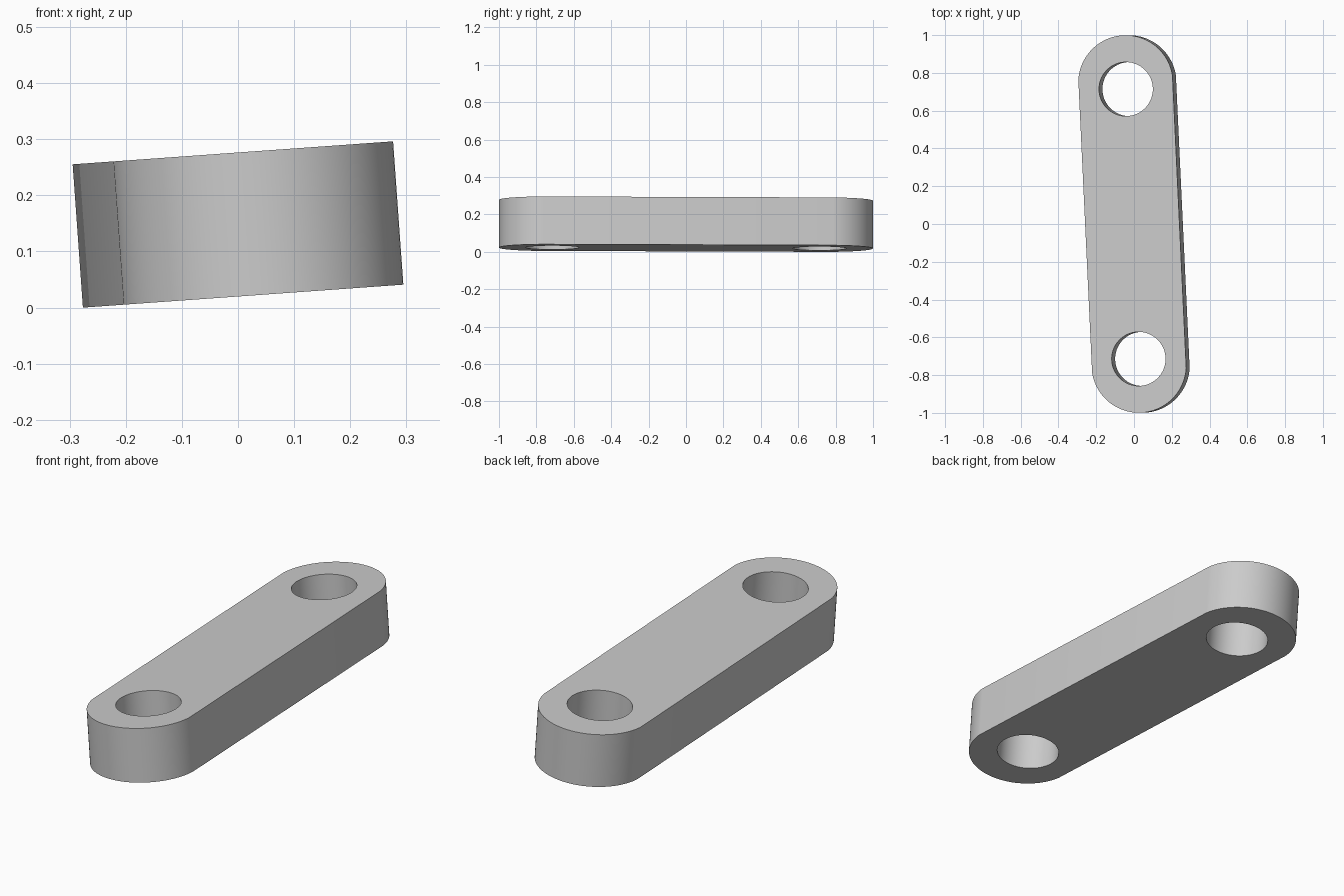
import bpy, bmesh, math
from mathutils import Matrix

if "Cube" in bpy.data.objects:
    bpy.data.objects.remove(bpy.data.objects["Cube"], do_unlink=True)

HALF_WIDTH, THICK = 0.25, 0.256
END_R, END_Y = 0.2515, 0.7485      # rounded ends, a touch wider than the sides
HOLE_R, HOLE_Y = 0.143, 0.715
ARC = 48

# Outline: one rounded end, then the same end turned half way round
start = math.acos(HALF_WIDTH / END_R)
angles = [start + (math.pi - 2 * start) * i / ARC for i in range(ARC + 1)]
end = [(END_R * math.cos(a), END_Y + END_R * math.sin(a)) for a in angles]
outline = end + [(-x, -y) for x, y in end]


def circle(cy):
    steps = [math.tau * i / 64 for i in range(64)]
    return [(HOLE_R * math.cos(a), cy + HOLE_R * math.sin(a)) for a in steps]


# Flat plate with two holes, extruded to full thickness
bm = bmesh.new()
edges = []
for loop in (outline, circle(HOLE_Y), circle(-HOLE_Y)):
    verts = [bm.verts.new((x, y, -THICK / 2)) for x, y in loop]
    edges += [bm.edges.new((v, verts[i - 1])) for i, v in enumerate(verts)]
bmesh.ops.triangle_fill(bm, edges=edges, use_beauty=True)
plate = bmesh.ops.extrude_face_region(bm, geom=bm.faces[:])
top = [v for v in plate["geom"] if isinstance(v, bmesh.types.BMVert)]
bmesh.ops.translate(bm, verts=top, vec=(0, 0, THICK))
bmesh.ops.recalc_face_normals(bm, faces=bm.faces[:])

# Turn the bar slightly in plan, then tilt it sideways
tilt = Matrix.Rotation(math.radians(-4.1), 4, "Y")
turn = Matrix.Rotation(math.radians(2.7), 4, "Z")
bm.transform(tilt @ turn)
bmesh.ops.translate(bm, verts=bm.verts[:], vec=(0, 0, -min(v.co.z for v in bm.verts)))

mesh = bpy.data.meshes.new("link_bar")
bm.to_mesh(mesh)
bm.free()
bar = bpy.data.objects.new("link_bar", mesh)
bpy.context.collection.objects.link(bar)

# Plain grey finish
grey = bpy.data.materials.new("light_grey")
grey.use_nodes = True
colour = (0.6, 0.6, 0.6, 1)
grey.diffuse_color = colour
grey.node_tree.nodes["Principled BSDF"].inputs["Base Color"].default_value = colour
mesh.materials.append(grey)

bpy.ops.object.select_all(action="DESELECT")
bar.select_set(True)
bpy.context.view_layer.objects.active = bar
bpy.ops.object.shade_smooth_by_angle(angle=math.radians(30))
